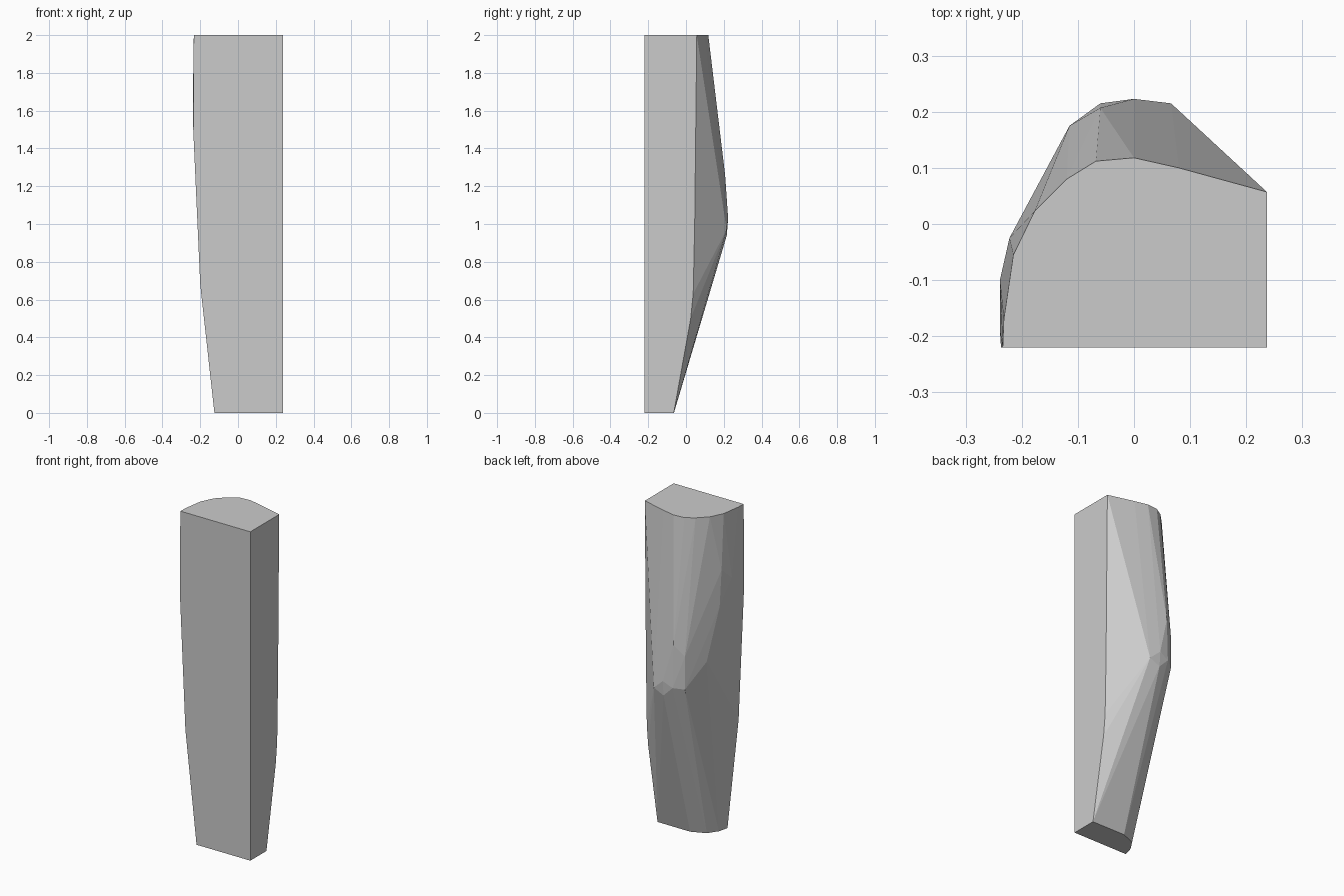
import bpy
import bmesh

# Remove the default object
default_object = bpy.data.objects.get("Cube")
if default_object:
    bpy.data.objects.remove(default_object, do_unlink=True)

# Shared limits of the flat front and the flat side
SIDE, FRONT, TOP = 0.237, -0.22, 2.0


def make_material(name, value):
    material = bpy.data.materials.new(name)
    material.use_nodes = True
    colour = (value, value, value, 1)
    material.diffuse_color = colour
    shader = material.node_tree.nodes["Principled BSDF"]
    shader.inputs["Base Color"].default_value = colour
    return material


def level(height, outline):
    """Lift a flat outline to one height."""
    return [(x, y, height) for x, y in outline]


# Foot outline and rounded top outline
foot = level(0, [(SIDE, FRONT), (SIDE, -0.065), (0.017, -0.064), (-0.07, -0.1),
                 (-0.11, -0.16), (-0.125, FRONT)])
top = level(TOP, [(SIDE, FRONT), (SIDE, 0.057), (0.08, 0.1), (0, 0.118),
                  (-0.068, 0.112), (-0.12, 0.08), (-0.177, 0.023),
                  (-0.215, -0.055), (-0.232, -0.17), (-0.234, FRONT)])

# Edge where the flat side meets the back
side_edge = [(SIDE, 0.046, 1), (SIDE, 0.038, 0.63), (SIDE, 0.025, 0.5)]

# Ridge of the bulging back
back_bulge = [(0.066, 0.215, 0.97), (0, 0.223, 1.03), (0, 0.216, 0.94),
              (-0.06, 0.215, 1), (-0.06, 0.207, 1.26), (-0.115, 0.175, 1.19),
              (-0.115, 0.175, 0.99), (-0.177, 0.054, 1.13)]

# Gently swollen outer side
outer_side = [(-0.216, -0.015, 1.45), (-0.222, -0.025, 1.67),
              (-0.239, -0.1, 1.6), (-0.239, -0.19, 1.65),
              (-0.237, FRONT, 1.5), (-0.2, FRONT, 0.68)]

# Wrap all the outlines in one faceted skin
bm = bmesh.new()
for point in foot + top + side_edge + back_bulge + outer_side:
    bm.verts.new(point)
hull = bmesh.ops.convex_hull(bm, input=bm.verts)
loose = {item for item in hull["geom_interior"] + hull["geom_unused"]
         if isinstance(item, bmesh.types.BMVert)}
bmesh.ops.delete(bm, geom=list(loose), context="VERTS")

# Merge triangles that lie in one plane
bmesh.ops.dissolve_limit(bm, angle_limit=0.005, verts=bm.verts, edges=bm.edges)
bmesh.ops.recalc_face_normals(bm, faces=bm.faces)

mesh = bpy.data.meshes.new("faceted_block")
bm.to_mesh(mesh)
bm.free()
mesh.materials.append(make_material("plain grey", 0.6))
block = bpy.data.objects.new("faceted_block", mesh)
bpy.context.collection.objects.link(block)
